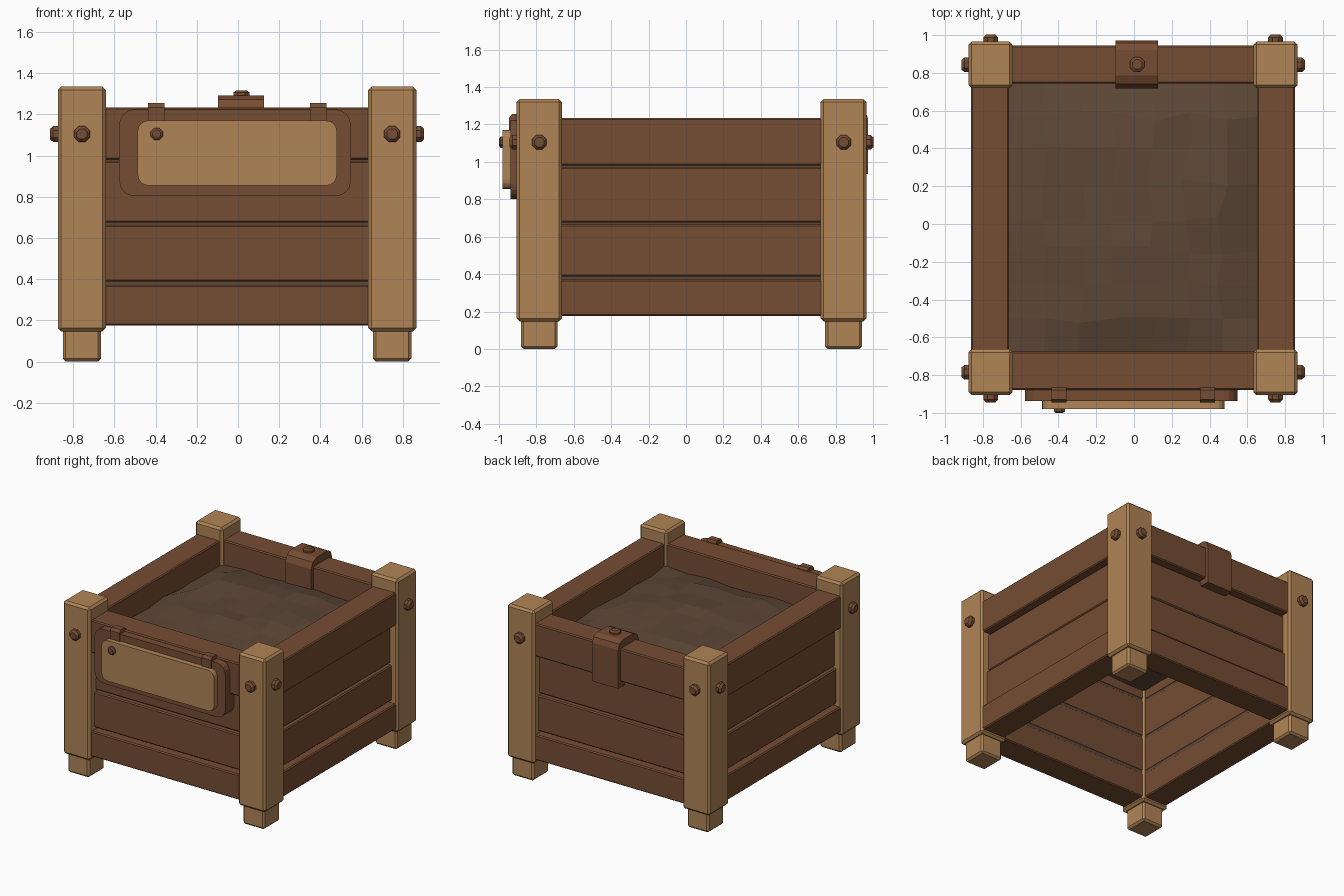
import bpy, bmesh, math, random
from mathutils import Vector, Matrix

if "Cube" in bpy.data.objects:
    bpy.data.objects.remove(bpy.data.objects["Cube"])

random.seed(4)


def material(name, rgb):
    m = bpy.data.materials.new(name)
    m.diffuse_color = (*rgb, 1)
    m.use_nodes = True
    m.node_tree.nodes["Principled BSDF"].inputs["Base Color"].default_value = m.diffuse_color
    return m


LIGHT = material("light wood", (0.434, 0.231, 0.093))
BROWN = material("brown wood", (0.181, 0.074, 0.033))
SOIL = material("soil", (0.109, 0.063, 0.037))


def finish(name, bm, mat, bevel=0, fix=True):
    if fix:
        bmesh.ops.recalc_face_normals(bm, faces=bm.faces)
    if bevel:
        bmesh.ops.bevel(bm, geom=bm.edges[:], offset=bevel, segments=1,
                        affect='EDGES', clamp_overlap=True)
    me = bpy.data.meshes.new(name)
    bm.to_mesh(me)
    bm.free()
    me.materials.append(mat)
    ob = bpy.data.objects.new(name, me)
    bpy.context.collection.objects.link(ob)
    return ob


def box(name, lo, hi, mat, bevel=0.01):
    bm = bmesh.new()
    bmesh.ops.create_cube(bm, size=1)
    lo, hi = Vector(lo), Vector(hi)
    for v in bm.verts:
        v.co = Vector([(lo[i] + hi[i]) / 2 + v.co[i] * (hi[i] - lo[i]) for i in range(3)])
    return finish(name, bm, mat, bevel)


def prism(name, points, offset, mat):
    """Closed outline of 3D points, extruded along an offset."""
    bm = bmesh.new()
    face = bm.faces.new([bm.verts.new(p) for p in points])
    ext = bmesh.ops.extrude_face_region(bm, geom=[face])
    bmesh.ops.translate(bm, vec=offset,
                        verts=[g for g in ext["geom"] if isinstance(g, bmesh.types.BMVert)])
    return finish(name, bm, mat)


def rounded_plate(name, x0, x1, z0, z1, r, y_front, y_back, mat):
    pts = []
    corners = [(x1 - r, z1 - r), (x0 + r, z1 - r), (x0 + r, z0 + r), (x1 - r, z0 + r)]
    for k, (cx, cz) in enumerate(corners):
        for i in range(5):
            a = math.pi / 2 * (k + i / 4)
            pts.append((cx + r * math.cos(a), y_back, cz + r * math.sin(a)))
    return prism(name, pts, (0, y_front - y_back, 0), mat)


def bolt(name, pos, direction, r=0.042, depth=0.038):
    """Eight-sided bolt head with a chamfered rim."""
    bm = bmesh.new()
    rings = []
    for rad, h in ((r, -0.02), (r, depth * 0.6), (r * 0.65, depth)):
        rings.append([bm.verts.new((rad * math.cos(a), rad * math.sin(a), h))
                      for a in [math.pi / 4 * (i + 0.5) for i in range(8)]])
    for a, b in zip(rings, rings[1:]):
        for i in range(8):
            bm.faces.new((a[i], a[(i + 1) % 8], b[(i + 1) % 8], b[i]))
    bm.faces.new(rings[-1])
    bm.faces.new(rings[0][::-1])
    rot = Vector((0, 0, 1)).rotation_difference(Vector(direction)).to_matrix().to_4x4()
    bmesh.ops.transform(bm, matrix=Matrix.Translation(pos) @ rot, verts=bm.verts)
    return finish(name, bm, BROWN)


# corner posts with feet and bolts
for side, sx, x0, x1 in (("left", -1, -0.875, -0.642), ("right", 1, 0.632, 0.866)):
    for end, sy, y0, y1 in (("front", -1, -0.906, -0.663), ("back", 1, 0.72, 0.965)):
        tag = f"{end}_{side}"
        box(f"{tag}_post", (x0, y0, 0.147), (x1, y1, 1.335), LIGHT, 0.016)
        box(f"{tag}_foot", (x0 + 0.024, y0 + 0.024, 0), (x1 - 0.024, y1 - 0.024, 0.2), LIGHT, 0.014)
        cx, cy = (x0 + x1) / 2, (y0 + y1) / 2
        bolt(f"{tag}_end_bolt", (cx, y0 if sy < 0 else y1, 1.105), (0, sy, 0))
        bolt(f"{tag}_side_bolt", (x0 if sx < 0 else x1, cy, 1.105), (sx, 0, 0))

# plank walls: bottom z, top z, recess of the outer face
rows = [(0.175, 0.372, 0.0), (0.388, 0.664, 0.035), (0.675, 0.974, 0.05), (0.98, 1.235, 0.0)]
for n, (z0, z1, d) in enumerate(rows, 1):
    box(f"front_plank_{n}", (-0.75, -0.88 + d, z0), (0.75, -0.675, z1), BROWN, 0.008)
    box(f"back_plank_{n}", (-0.75, 0.745, z0), (0.75, 0.945 - d, z1), BROWN, 0.008)
    box(f"left_plank_{n}", (-0.862 + d, -0.78, z0), (-0.663, 0.84, z1), BROWN, 0.008)
    box(f"right_plank_{n}", (0.652, -0.78, z0), (0.852 - d, 0.84, z1), BROWN, 0.008)

# soil: faceted mound with a skirt, open underneath
bm = bmesh.new()
bmesh.ops.create_grid(bm, x_segments=7, y_segments=8, size=0.5)
rim = [e for e in bm.edges if e.is_boundary]
for v in bm.verts:
    u, w = v.co.x * 2, v.co.y * 2
    inside = (1 - u * u) * (1 - w * w)
    edge = max(abs(u), abs(w)) > 0.99
    j = 0 if edge else 0.03
    v.co = (-0.005 + u * 0.66 + random.uniform(-j, j),
            0.035 + w * 0.712 + random.uniform(-j, j),
            1.055 + 0.075 * inside ** 0.6 + random.uniform(-0.014, 0.014))
ext = bmesh.ops.extrude_edge_only(bm, edges=rim)
for v in [g for g in ext["geom"] if isinstance(g, bmesh.types.BMVert)]:
    v.co.z = 0.28
finish("soil", bm, SOIL)

# front sign: backing board, light plate, pin and two hooks
rounded_plate("sign_backing", -0.577, 0.548, 0.803, 1.225, 0.075, -0.938, -0.83, BROWN)
rounded_plate("sign_plate", -0.487, 0.48, 0.855, 1.17, 0.05, -0.98, -0.93, LIGHT)
bolt("sign_pin", (-0.395, -0.98, 1.105), (0, -1, 0), 0.032, 0.02)
for side, x in (("left", -0.397), ("right", 0.39)):
    prof = [(-0.946, 1.15), (-0.946, 1.235), (-0.93, 1.255), (-0.88, 1.255),
            (-0.866, 1.24), (-0.866, 1.15)]
    prism(f"sign_hook_{side}", [(x - 0.04, y, z) for y, z in prof], (0.08, 0, 0), BROWN)

# strap bent over the back wall
prof = [(0.972, 0.935), (0.972, 1.235), (0.957, 1.275), (0.92, 1.293), (0.785, 1.293),
        (0.74, 1.272), (0.718, 1.225), (0.718, 1.06), (0.76, 1.06), (0.76, 0.935)]
prism("back_strap", [(-0.097, y, z) for y, z in prof], (0.223, 0, 0), BROWN)
bolt("back_strap_bolt", (0.017, 0.845, 1.293), (0, 0, 1), 0.042, 0.024)
